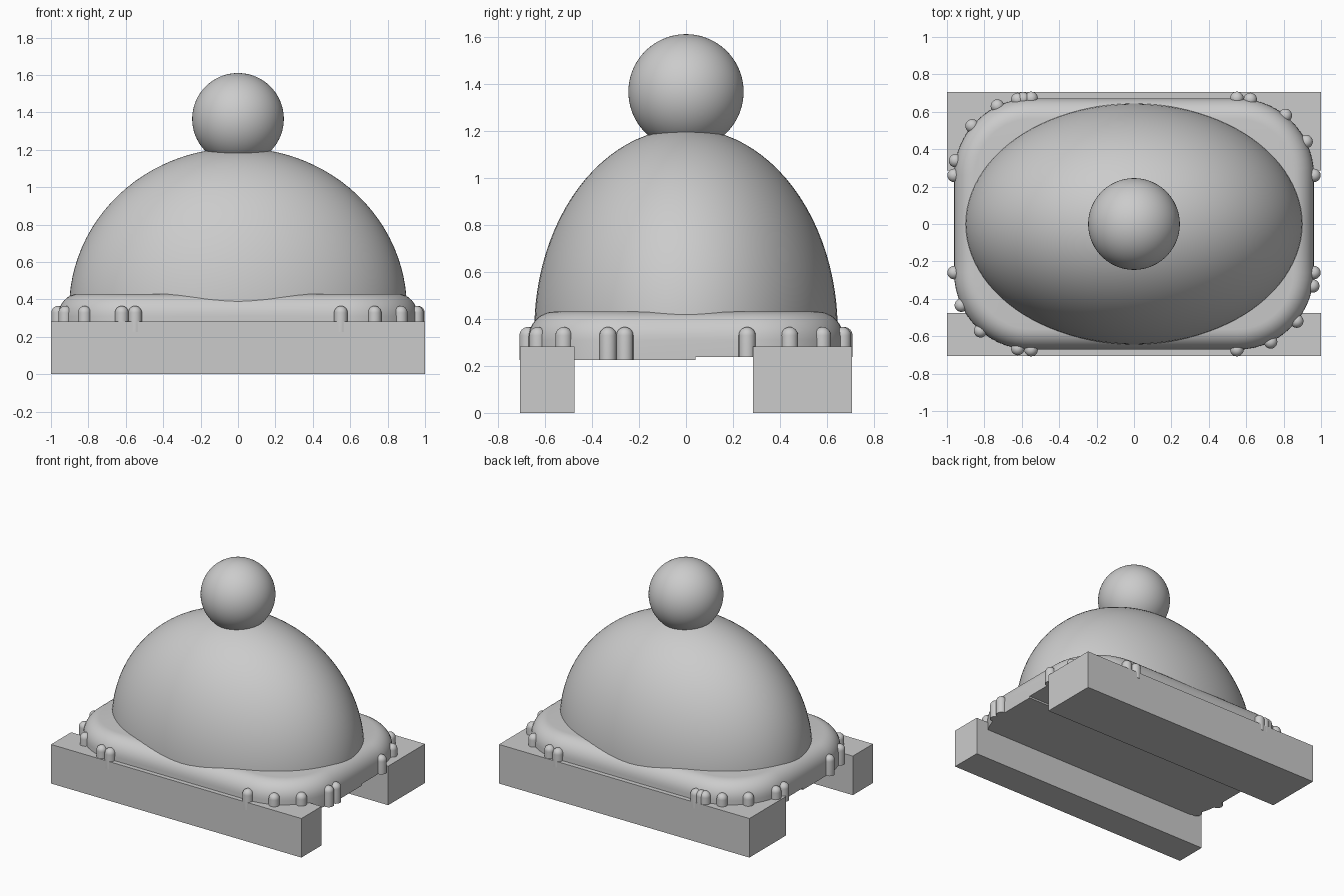
import bpy, bmesh
from math import sin, cos, pi, radians, sqrt
from mathutils import Vector

cube = bpy.data.objects.get("Cube")
if cube:
    bpy.data.objects.remove(cube, do_unlink=True)

GREY = (0.6, 0.6, 0.6, 1.0)
grey = bpy.data.materials.new("plain_grey")
grey.use_nodes = True
grey.diffuse_color = GREY
grey.node_tree.nodes["Principled BSDF"].inputs["Base Color"].default_value = GREY

FRONT_BASE, BACK_BASE = 0.225, 0.238   # underside is slightly stepped
STEP_Y = 0.04


def finish(bm, name, smooth=True):
    bmesh.ops.recalc_face_normals(bm, faces=bm.faces)
    mesh = bpy.data.meshes.new(name)
    bm.to_mesh(mesh)
    bm.free()
    obj = bpy.data.objects.new(name, mesh)
    bpy.context.collection.objects.link(obj)
    mesh.materials.append(grey)
    if smooth:
        bpy.ops.object.select_all(action='DESELECT')
        obj.select_set(True)
        bpy.context.view_layer.objects.active = obj
        bpy.ops.object.shade_smooth_by_angle(angle=radians(35))
    return obj


def loft(bm, rings):
    """Skin a stack of closed rings and cap both ends."""
    loops = [[bm.verts.new(p) for p in ring] for ring in rings]
    n = len(loops[0])
    for a, b in zip(loops, loops[1:]):
        for i in range(n):
            j = (i + 1) % n
            bm.faces.new((a[i], a[j], b[j], b[i]))
    bm.faces.new(loops[0][::-1])
    bm.faces.new(loops[-1])


def block(name, y0, y1, height):
    bm = bmesh.new()
    loft(bm, [[(-1, y0, z), (1, y0, z), (1, y1, z), (-1, y1, z)] for z in (0, height)])
    finish(bm, name, smooth=False)


def ellipsoid(name, centre_z, radii, cut=None):
    bm = bmesh.new()
    bmesh.ops.create_uvsphere(bm, u_segments=96, v_segments=48, radius=1)
    for v in bm.verts:
        v.co = Vector((v.co.x * radii[0], v.co.y * radii[1], v.co.z * radii[2] + centre_z))
    if cut is not None:
        bmesh.ops.bisect_plane(bm, geom=bm.verts[:] + bm.edges[:] + bm.faces[:],
                               plane_co=(0, 0, cut), plane_no=(0, 0, -1), clear_outer=True)
        bmesh.ops.holes_fill(bm, edges=[e for e in bm.edges if e.is_boundary])
    finish(bm, name)


# Rounded-rectangle outline shared by the brim and the underside plate
CORNER = Vector((0.55, 0.26))
RADIUS = 0.412


def outline(inset, z, steps=14):
    pts = []
    for k, (sx, sy) in enumerate(((1, 1), (-1, 1), (-1, -1), (1, -1))):
        for i in range(steps + 1):
            a = (k + i / steps) * pi / 2
            r = RADIUS - inset
            pts.append((sx * CORNER.x + r * cos(a), sy * CORNER.y + r * sin(a), z))
    return pts


# Two support blocks
block("front_block", -0.705, -0.475, 0.282)
block("back_block", 0.285, 0.705, 0.282)

# Brim with a rounded upper edge
bm = bmesh.new()
rings = [outline(0, BACK_BASE)]
for i in range(9):
    a = i / 8 * pi / 2
    rings.append(outline(0.11 * (1 - cos(a)), 0.31 + 0.12 * sin(a)))
loft(bm, rings)
finish(bm, "brim")

# Thin plate under the front half of the brim
bm = bmesh.new()
loft(bm, [outline(0, z) for z in (FRONT_BASE, BACK_BASE + 0.01)])
bmesh.ops.bisect_plane(bm, geom=bm.verts[:] + bm.edges[:] + bm.faces[:],
                       plane_co=(0, STEP_Y, 0), plane_no=(0, 1, 0), clear_outer=True)
bmesh.ops.holes_fill(bm, edges=[e for e in bm.edges if e.is_boundary])
finish(bm, "underside_plate")

# Dome and top ball
ellipsoid("dome", 0.35, (0.903, 0.645, 0.86), cut=0.3)
ellipsoid("top_ball", 1.365, (0.245, 0.245, 0.245))

# Round-topped pegs along each corner, as angles from the side axis
PEG_R, PEG_TOP = 0.036, 0.365
PEGS = {
    ("back_left", 1, 1): (0, 26, 51, 80, 90),
    ("back_right", -1, 1): (0, 11, 40, 64, 80, 84, 90),
    ("front_right", -1, -1): (0, 25, 49, 80, 90),
    ("front_left", 1, -1): (0, 10, 39, 64, 90),
}
for (corner, sx, sy), angles in PEGS.items():
    base = BACK_BASE if sy > 0 else FRONT_BASE
    bm = bmesh.new()
    for deg in angles:
        a = radians(deg)
        cx = sx * (CORNER.x + RADIUS * cos(a))
        cy = sy * (CORNER.y + RADIUS * sin(a))
        profile = [(PEG_R, base)]
        for i in range(8):
            t = i / 8 * pi / 2
            profile.append((PEG_R * cos(t), PEG_TOP - PEG_R + PEG_R * sin(t)))
        loft(bm, [[(cx + r * cos(j * pi / 10), cy + r * sin(j * pi / 10), z)
                   for j in range(20)] for r, z in profile])
    finish(bm, corner + "_pegs")
